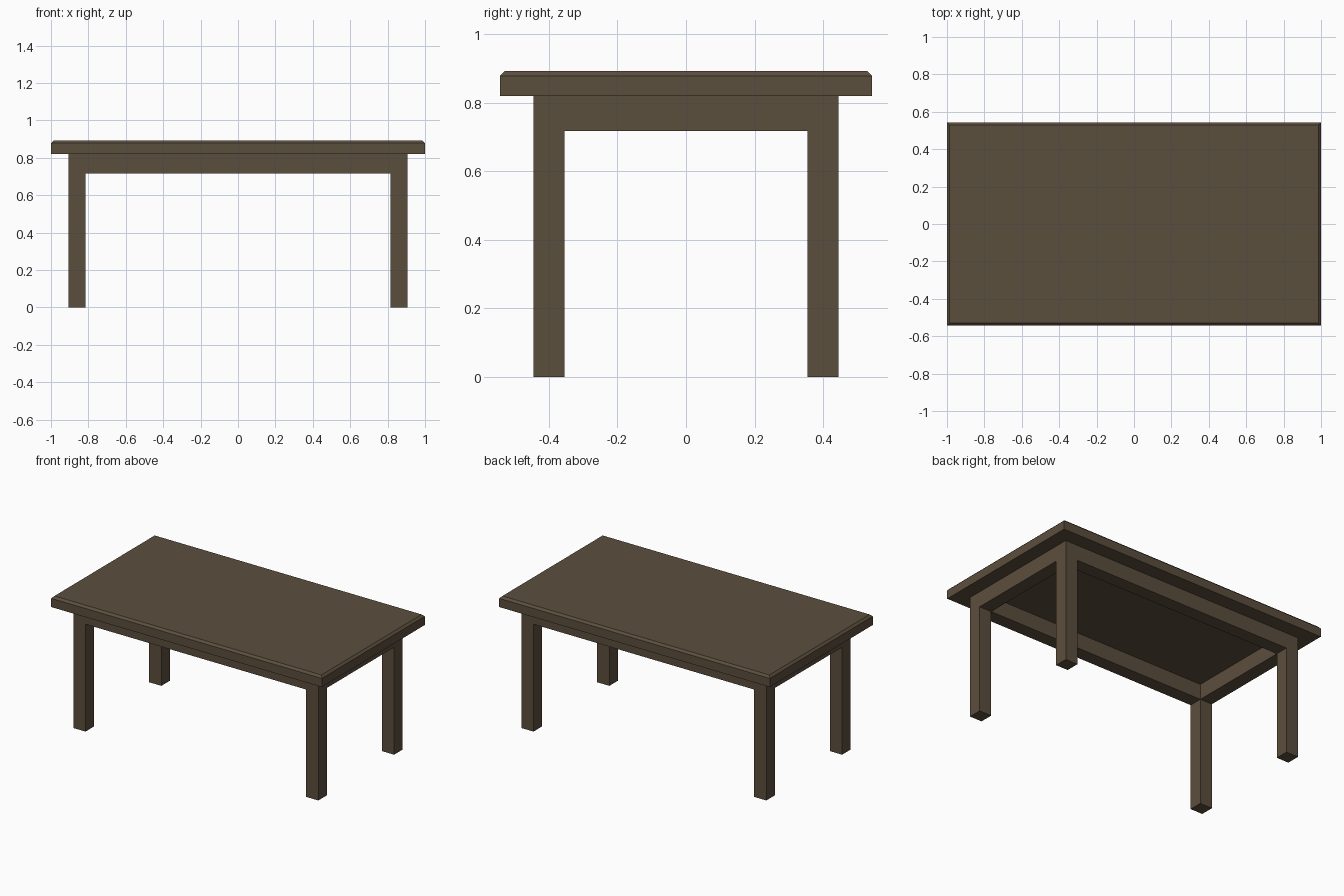
import bpy, bmesh

if "Cube" in bpy.data.objects:
    bpy.data.objects.remove(bpy.data.objects["Cube"])

wood = bpy.data.materials.new("dark brown wood")
wood.diffuse_color = (0.105, 0.077, 0.047, 1)
wood.use_nodes = True
wood.node_tree.nodes["Principled BSDF"].inputs["Base Color"].default_value = wood.diffuse_color


def box(name, x0, x1, y0, y1, z0, z1):
    """Axis-aligned box between two corners."""
    mesh = bpy.data.meshes.new(name)
    bm = bmesh.new()
    bmesh.ops.create_cube(bm, size=1)
    for v in bm.verts:
        v.co = (x1 if v.co.x > 0 else x0,
                y1 if v.co.y > 0 else y0,
                z1 if v.co.z > 0 else z0)
    bm.to_mesh(mesh)
    bm.free()
    mesh.materials.append(wood)
    ob = bpy.data.objects.new(name, mesh)
    bpy.context.collection.objects.link(ob)
    return ob


OX, OY = 0.905, 0.445      # outer faces of the frame
W = 0.09                   # leg and rail thickness
IX, IY = OX - W, OY - W
RAIL, UNDER, TOP = 0.717, 0.82, 0.892

# Tabletop with chamfered upper rim
top = box("tabletop", -1, 1, -0.543, 0.543, UNDER, TOP)
bm = bmesh.new()
bm.from_mesh(top.data)
rim = [e for e in bm.edges if all(v.co.z > TOP - 0.001 for v in e.verts)]
bmesh.ops.bevel(bm, geom=rim, offset=0.014, segments=1, affect='EDGES')
bm.to_mesh(top.data)
bm.free()

# Four square legs
for sx, side in ((-1, "left"), (1, "right")):
    for sy, end in ((-1, "front"), (1, "back")):
        xs, ys = sorted((sx * IX, sx * OX)), sorted((sy * IY, sy * OY))
        box(f"{end}_{side}_leg", *xs, *ys, 0, UNDER)

# Rails between the legs, flush with them
for s, end, side in ((-1, "front", "left"), (1, "back", "right")):
    box(f"{end}_rail", -IX, IX, *sorted((s * IY, s * OY)), RAIL, UNDER)
    box(f"{side}_rail", *sorted((s * IX, s * OX)), -IY, IY, RAIL, UNDER)
